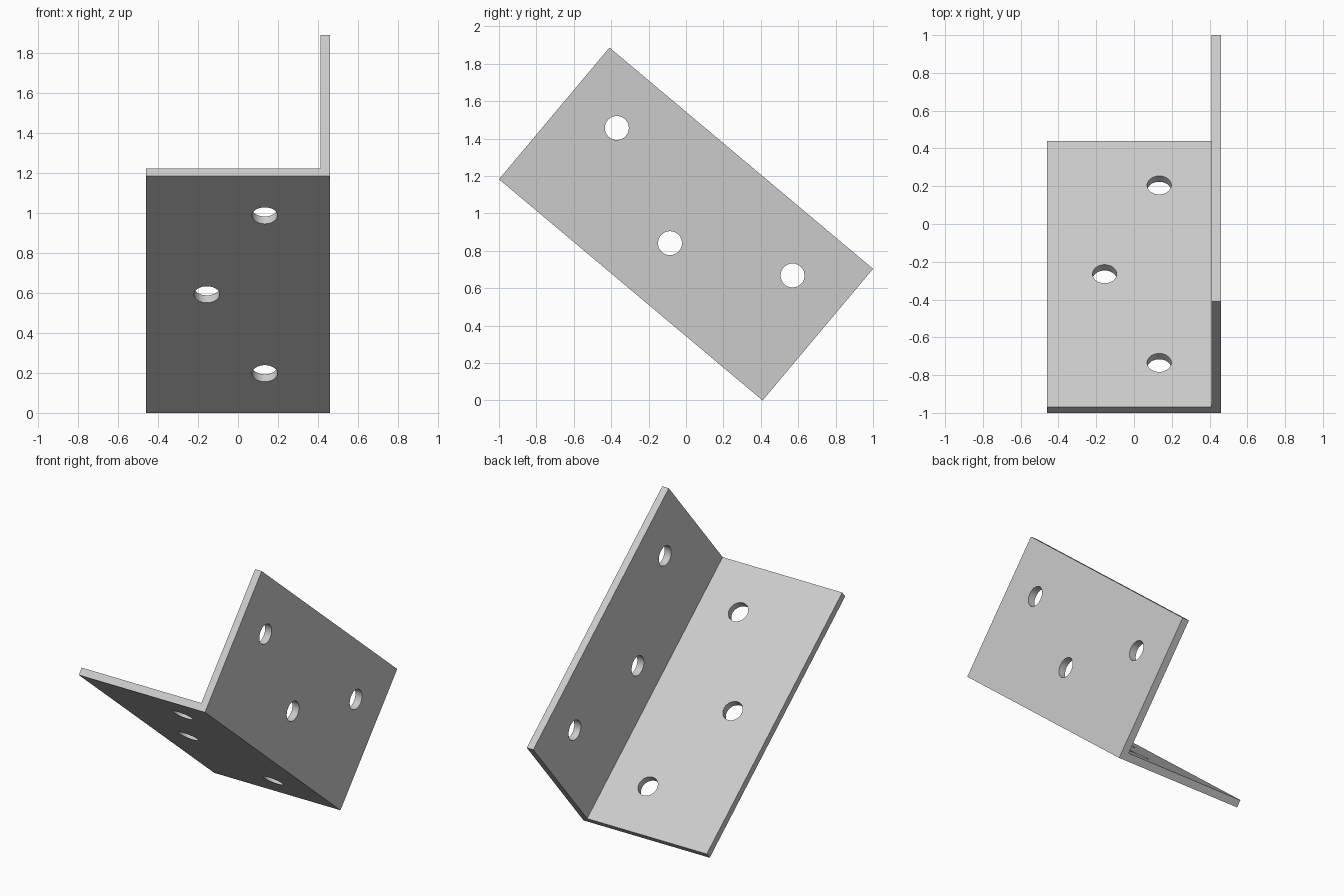
import bpy
import bmesh
from math import radians
from mathutils import Matrix, Vector

LENGTH, WIDTH, THICK = 1.84, 0.919, 0.048
HOLE_RADIUS = 0.064
NEAR, FAR = 0.326, 0.615            # hole distances from the outer corner
HALF = WIDTH / 2

if "Cube" in bpy.data.objects:
    bpy.data.objects.remove(bpy.data.objects["Cube"], do_unlink=True)

steel = bpy.data.materials.new("light_grey_steel")
steel.use_nodes = True
grey = (0.6, 0.6, 0.6, 1)
steel.diffuse_color = grey
steel.node_tree.nodes["Principled BSDF"].inputs["Base Color"].default_value = grey


def add_object(name, bm):
    bmesh.ops.recalc_face_normals(bm, faces=bm.faces)
    mesh = bpy.data.meshes.new(name)
    bm.to_mesh(mesh)
    bm.free()
    mesh.materials.append(steel)
    obj = bpy.data.objects.new(name, mesh)
    bpy.context.collection.objects.link(obj)
    return obj


# Angle bracket: an L profile extruded along its length
inner = HALF - THICK
profile = [(-HALF, 0), (HALF, 0), (HALF, WIDTH), (inner, WIDTH), (inner, THICK), (-HALF, THICK)]
bm = bmesh.new()
face = bm.faces.new([bm.verts.new((x, 0, z)) for x, z in profile])
extruded = bmesh.ops.extrude_face_region(bm, geom=[face])["geom"]
bmesh.ops.translate(bm, vec=Vector((0, LENGTH, 0)),
                    verts=[v for v in extruded if isinstance(v, bmesh.types.BMVert)])
bracket = add_object("angle_bracket", bm)

# Screw holes: three staggered through each leg
bm = bmesh.new()


def add_hole(centre, turn):
    bmesh.ops.create_cone(bm, cap_ends=True, segments=48, depth=THICK * 3,
                          radius1=HOLE_RADIUS, radius2=HOLE_RADIUS,
                          matrix=Matrix.Translation(centre) @ turn)


flat, sideways = Matrix.Identity(4), Matrix.Rotation(radians(90), 4, "Y")
for i in range(3):
    along = LENGTH * (2 * i + 1) / 6
    middle = i == 1
    add_hole((HALF - (FAR if middle else NEAR), along, THICK / 2), flat)
    add_hole((HALF - THICK / 2, along, NEAR if middle else FAR), sideways)
cutter = add_object("hole_cutter", bm)
cutter.hide_render = True

cut = bracket.modifiers.new("screw_holes", "BOOLEAN")
cut.operation = "DIFFERENCE"
cut.solver = "EXACT"
cut.object = cutter
bpy.context.view_layer.objects.active = bracket
bracket.select_set(True)
bpy.ops.object.modifier_apply(modifier=cut.name)
bpy.data.objects.remove(cutter, do_unlink=True)
bpy.ops.object.shade_smooth_by_angle(angle=radians(30))

# Tilt the bracket so it rests on its lower corner
bracket.rotation_euler.x = radians(-40)
bracket.location = (0, -1, LENGTH * 0.6428)
